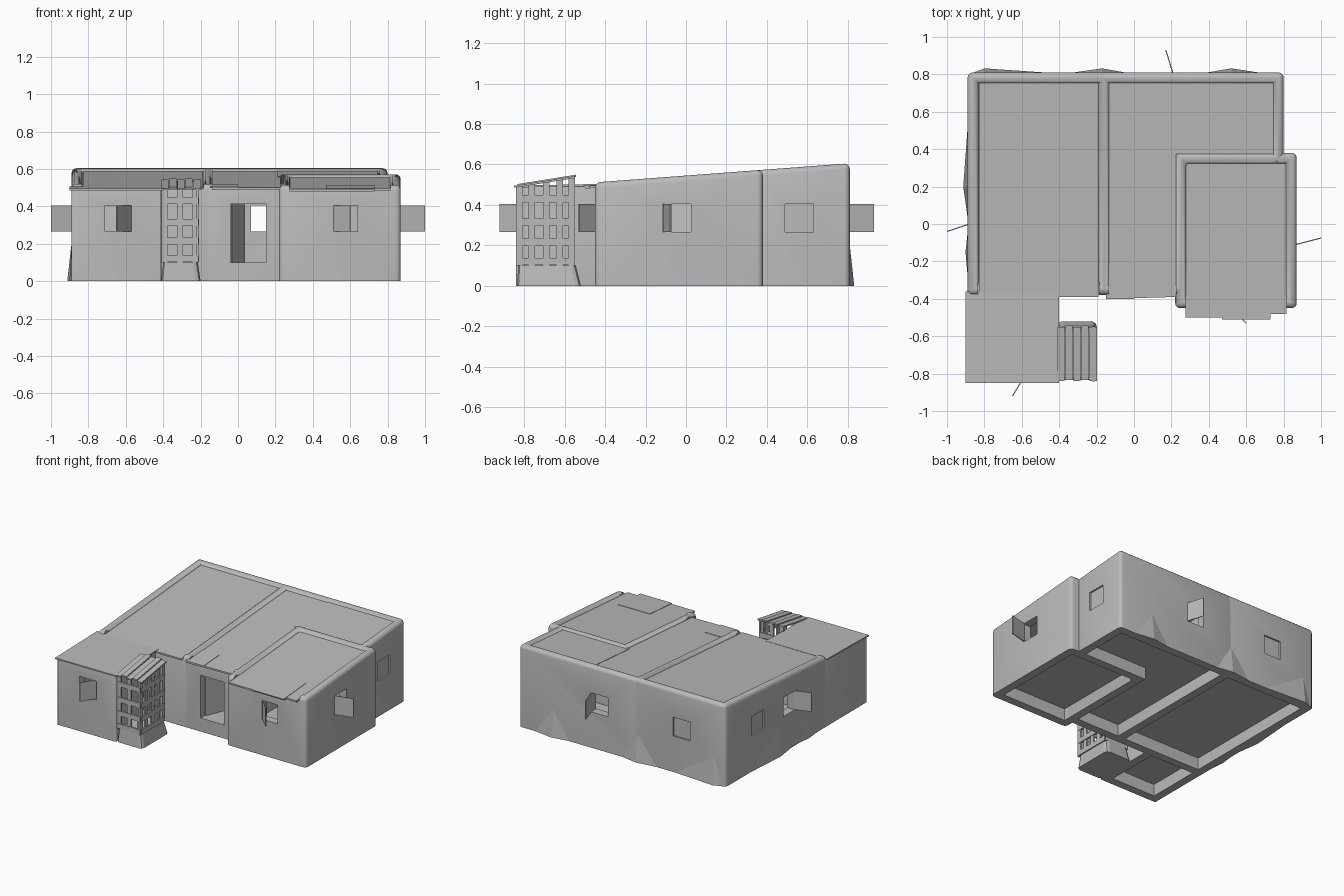
import bpy, bmesh, math
from mathutils import Vector

if "Cube" in bpy.data.objects:
    bpy.data.objects.remove(bpy.data.objects["Cube"], do_unlink=True)

clay = bpy.data.materials.new("clay grey")
clay.use_nodes = True
GREY = (0.5, 0.5, 0.5, 1)
clay.diffuse_color = GREY
clay.node_tree.nodes["Principled BSDF"].inputs["Base Color"].default_value = GREY


def finish(name, bm):
    bmesh.ops.recalc_face_normals(bm, faces=bm.faces)
    mesh = bpy.data.meshes.new(name)
    bm.to_mesh(mesh)
    bm.free()
    mesh.materials.append(clay)
    ob = bpy.data.objects.new(name, mesh)
    bpy.context.scene.collection.objects.link(ob)
    return ob


def rect(x0, x1, y0, y1):
    return [(x0, y0), (x1, y0), (x1, y1), (x0, y1)]


def level(z):
    return lambda y: z


def parapet(y):
    return 0.512 + 0.075 * (y + 0.44)


def roof_line(y):
    return parapet(y) - 0.015


def add_prism(bm, poly, low, high):
    a = [bm.verts.new((x, y, low(y))) for x, y in poly]
    b = [bm.verts.new((x, y, high(y))) for x, y in poly]
    bm.faces.new(a[::-1])
    bm.faces.new(b)
    for i in range(len(a)):
        j = (i + 1) % len(a)
        bm.faces.new((a[i], a[j], b[j], b[i]))


def prism(name, poly, low, high):
    bm = bmesh.new()
    add_prism(bm, poly, low, high)
    return finish(name, bm)


def slab(name, poly, top=roof_line, thick=0.012):
    return prism(name, poly, lambda y: top(y) - thick, top)


def ring(name, outer, inner, top, radius):
    """Hollow wall loop with softened rim and outer corners."""
    bm = bmesh.new()
    o0, i0 = ([bm.verts.new((x, y, 0)) for x, y in p] for p in (outer, inner))
    o1, i1 = ([bm.verts.new((x, y, top(y))) for x, y in p] for p in (outer, inner))
    n = len(outer)
    for k in range(n):
        j = (k + 1) % n
        for p, q in ((o0, o1), (o1, i1), (i1, i0), (i0, o0)):
            bm.faces.new((p[k], p[j], q[j], q[k]))
    soft = []
    loops = [set(o0 + o1), set(o1), set(i1)]
    for e in bm.edges:
        a, b = e.verts
        upright = abs(a.co.z - b.co.z) > 0.3 and a in loops[0]
        if upright or any(a in s and b in s for s in loops[1:]):
            soft.append(e)
    bmesh.ops.recalc_face_normals(bm, faces=bm.faces)
    bmesh.ops.bevel(bm, geom=soft, offset=radius, segments=3, profile=0.5,
                    affect='EDGES', clamp_overlap=True)
    return finish(name, bm)


def box(name, x0, x1, y0, y1, z0, z1):
    return prism(name, rect(x0, x1, y0, y1), level(z0), level(z1))


def leaf(name, hinge, tip, z0, z1, thick=0.006):
    """Thin upright panel from hinge to tip."""
    h, t = Vector(hinge), Vector(tip)
    d = (t - h).normalized() * thick / 2
    s = Vector((-d.y, d.x))
    prism(name, [tuple(p) for p in (h + s, t + s, t - s, h - s)], level(z0), level(z1))


# Wall loops of the rooms
walls = [
    ring("left_room_walls", rect(-.89, -.13, -.38, .81), rect(-.83, -.19, -.32, .75), parapet, .027),
    ring("middle_room_walls",
         [(-.19, -.38), (.28, -.38), (.28, .32), (.80, .32), (.80, .81), (-.19, .81)],
         [(-.13, -.32), (.22, -.32), (.22, .38), (.74, .38), (.74, .75), (-.13, .75)], parapet, .027),
    ring("right_room_walls", rect(.22, .87, -.45, .38), rect(.28, .81, -.39, .32), parapet, .027),
    ring("annex_walls", rect(-.89, -.41, -.84, -.34), rect(-.83, -.47, -.78, -.38), level(.492), .008),
]

# Openings: windows, door and lowered front parapets
Z0, Z1 = 0.265, 0.405
cuts = bmesh.new()
for x0, x1, y0, y1, z0, z1 in [
    (-.71, -.57, -.95, -.74, Z0, Z1), (.51, .64, -.6, -.36, Z0, Z1),
    (.78, 1, -.115, .025, Z0, Z1), (.72, 1, .49, .63, Z0, Z1),
    (-1, -.8, .0, .13, Z0, Z1), (-1, -.8, .36, .5, Z0, Z1),
    (.07, .21, .7, 1, Z0, Z1), (-.6, -.46, .7, 1, Z0, Z1),
    (-.04, .15, -.5, -.3, .1, .415),
    (-.835, -.185, -.7, -.31, .494, .7), (-.135, .225, -.7, -.305, .4945, .7),
    (.275, .815, -.7, -.38, .488, .7),
]:
    add_prism(cuts, rect(x0, x1, y0, y1), level(z0), level(z1))
cutter = finish("opening_cutter", cuts)
cutter.hide_render = True
for w in walls:
    mod = w.modifiers.new("openings", 'BOOLEAN')
    mod.operation, mod.object, mod.solver = 'DIFFERENCE', cutter, 'EXACT'
    bpy.ops.object.select_all(action='DESELECT')
    w.select_set(True)
    bpy.context.view_layer.objects.active = w
    bpy.ops.object.modifier_apply(modifier=mod.name)
    bpy.ops.object.shade_smooth_by_angle(angle=math.radians(35))
bpy.data.objects.remove(cutter, do_unlink=True)

# Floors
for name, poly in [
    ("left_room_floor", rect(-.84, -.18, -.33, .76)), ("annex_floor", rect(-.84, -.46, -.79, -.37)),
    ("right_room_floor", rect(.27, .82, -.40, .33)),
    ("middle_room_floor", [(-.14, -.33), (.23, -.33), (.23, .37), (.75, .37), (.75, .76), (-.14, .76)]),
]:
    slab(name, poly, level(.1))

# Sloping roofs and their overlaid sheets
slab("left_roof", rect(-.83, -.19, -.39, .76))
slab("middle_roof", [(-.14, -.40), (.23, -.39), (.23, .37), (.75, .37), (.75, .76), (-.14, .76)])
slab("right_roof", [(.275, -.50), (.73, -.50), (.73, -.48), (.815, -.48), (.815, .33), (.275, .33)])
slab("annex_roof", rect(-.9, -.40, -.85, -.36), lambda y: .505 + .02 * (y + .36), .01)
slab("back_roof_sheet", rect(.21, .745, .36, .755), lambda y: roof_line(y) + .003, .006)
slab("front_roof_sheet", rect(-.15, 0, -.40, -.22), lambda y: roof_line(y) + .003, .006)
slab("right_roof_sheet", rect(.47, .73, -.51, -.25), lambda y: roof_line(y) + .003, .006)

# Shutters and door leaf
for name, hinge, tip in [
    ("annex_shutter", (-.57, -.79), (-.65, -.92)), ("front_shutter", (.51, -.44), (.60, -.53)),
    ("right_shutter", (.865, -.11), (1, -.075)), ("left_shutter", (-.88, 0), (-1, -.04)),
    ("back_shutter", (.21, .80), (.17, .93)), ("closed_right_shutter", (.785, .49), (.785, .63)),
    ("closed_left_shutter", (-.875, .36), (-.875, .5)), ("closed_back_shutter", (-.6, .795), (-.46, .795)),
]:
    leaf(name, hinge, tip, Z0, Z1)
leaf("door_leaf", (-.035, -.33), (.035, -.16), .1, .41)


# Swollen plaster at the wall feet
def swell(name, a, peak, b, inset, height=.22):
    bm = bmesh.new()
    pts = [bm.verts.new(p) for p in ((*a, 0), (*peak, 0), (*b, 0), (*inset, height))]
    for i, j, k in ((0, 1, 2), (0, 1, 3), (1, 2, 3), (0, 2, 3)):
        bm.faces.new((pts[i], pts[j], pts[k]))
    finish(name, bm)


for n, (a, p, b) in enumerate([(-.87, -.8, -.4), (-.36, -.17, -.02), (.36, .52, .7)]):
    swell(f"back_foot_{n}", (a, .805), (p, .832), (b, .805), (p, .808))
for n, (a, p, b) in enumerate([(.58, .2, 0), (0, -.15, -.33)]):
    swell(f"left_foot_{n}", (-.885, a), (-.913 + n * .012, p), (-.885, b), (-.888, p))

# Stall: flared base
bm = bmesh.new()
add_prism(bm, rect(-.41, -.20, -.835, -.52), level(0), level(.1))
for v in bm.verts:
    if v.co.z > .05:
        v.co.x = -.40 if v.co.x < -.3 else -.215
        v.co.y = -.83 if v.co.y < -.6 else -.545
upright = [e for e in bm.edges if abs(e.verts[0].co.z - e.verts[1].co.z) > .05]
bmesh.ops.bevel(bm, geom=upright, offset=.025, segments=2, profile=.5, affect='EDGES')
finish("stall_base", bm)


# Stall: lattice of posts and rails
def stall_top(y):
    return .49 + .16 * (y + .84)


for y in (-.825, -.762, -.69, -.625, -.565):
    prism("stall_side_post", rect(-.225, -.212, y - .016, y + .016), level(.1), stall_top)
for x in (-.392, -.31, -.228):
    for y in (-.825, -.56):
        prism("stall_post", rect(x - .016, x + .016, y - .006, y + .006), level(.1), stall_top)
for z in (.12, .215, .315, .43):
    box("stall_side_rail", -.222, -.208, -.83, -.555, z - .018, z + .018)
    for y in (-.828, -.557):
        box("stall_rail", -.405, -.212, y - .007, y + .007, z - .018, z + .018)

# Stall: slatted roof
for k in range(5):
    x = -.41 + k * .043
    lift = .006 * (k % 2)
    slab("stall_roof_slat", rect(x, x + .039, -.84 + lift, -.55 + lift),
         lambda y, s=lift: stall_top(y) + .006 + s, .01)
